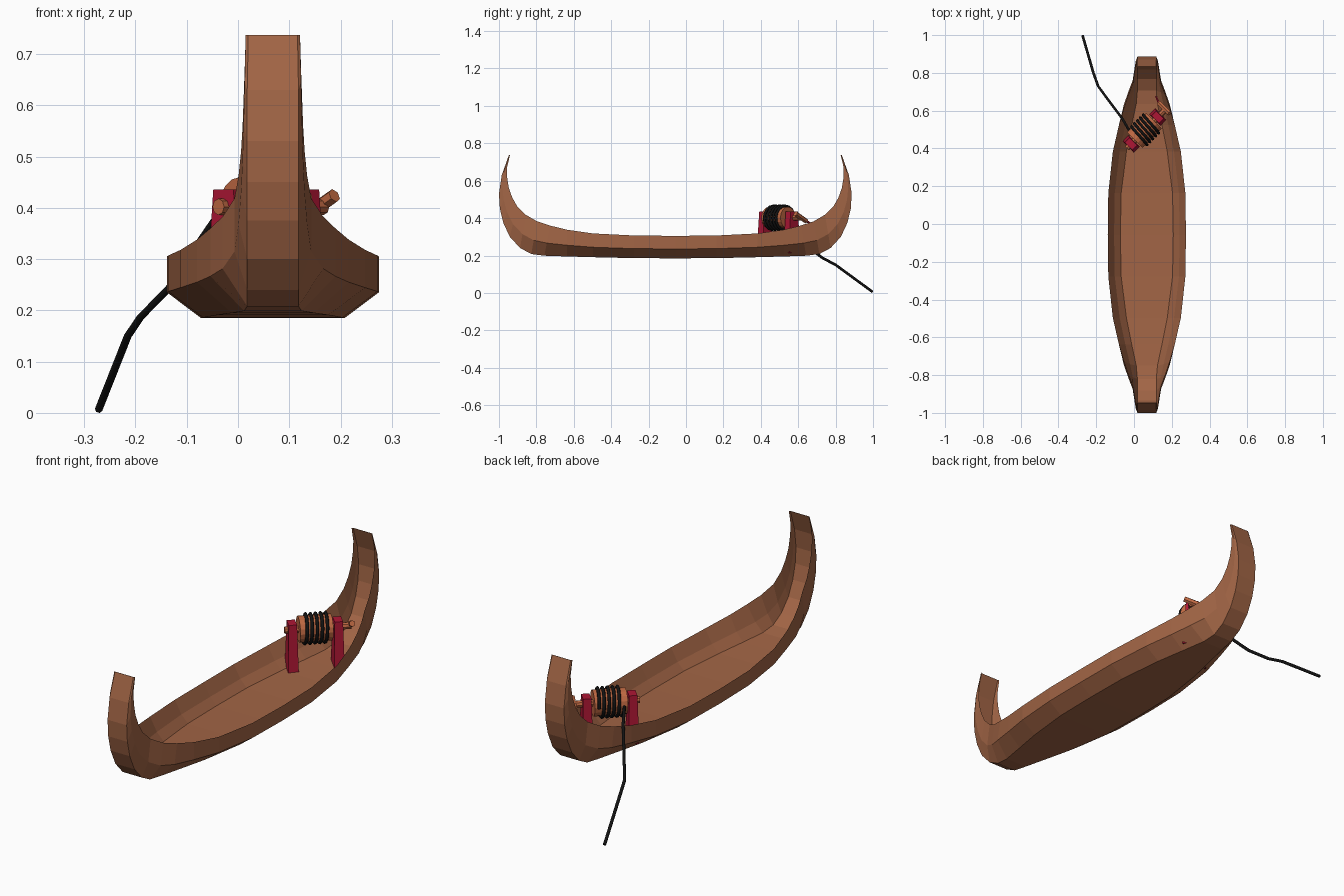
import bpy, bmesh, math
from mathutils import Vector, Matrix

if "Cube" in bpy.data.objects:
    bpy.data.objects.remove(bpy.data.objects["Cube"])


def material(name, rgb):
    m = bpy.data.materials.new(name)
    m.diffuse_color = (*rgb, 1)
    m.use_nodes = True
    m.node_tree.nodes["Principled BSDF"].inputs["Base Color"].default_value = m.diffuse_color
    return m


WOOD = material("hull wood", (0.36, 0.13, 0.06))
ORANGE = material("drum wood", (0.52, 0.14, 0.055))
RED = material("red paint", (0.42, 0.008, 0.035))
BLACK = material("black rope", (0.006, 0.006, 0.006))


def finish(name, bm, mat):
    bmesh.ops.recalc_face_normals(bm, faces=bm.faces)
    me = bpy.data.meshes.new(name)
    bm.to_mesh(me)
    bm.free()
    me.materials.append(mat)
    ob = bpy.data.objects.new(name, me)
    bpy.context.collection.objects.link(ob)
    return ob


def rod(name, a, b, r, sides, mat, r2=None):
    a, b = Vector(a), Vector(b)
    rot = (b - a).to_track_quat('Z', 'Y').to_matrix().to_4x4()
    bm = bmesh.new()
    bmesh.ops.create_cone(bm, cap_ends=True, segments=sides, radius1=r,
                          radius2=r if r2 is None else r2, depth=(b - a).length,
                          matrix=Matrix.Translation((a + b) / 2) @ rot)
    return finish(name, bm, mat)


# Hull: keel (t, z), rim (t, z), bottom half width, rim half width; middle to tip
CX, CY = 0.068, -0.057
STATIONS = [
    (0.00, 0.185, 0.00, 0.305, 0.140, 0.207),
    (0.22, 0.186, 0.22, 0.307, 0.136, 0.204),
    (0.44, 0.191, 0.44, 0.318, 0.108, 0.180),
    (0.58, 0.195, 0.58, 0.338, 0.080, 0.148),
    (0.70, 0.199, 0.67, 0.360, 0.056, 0.122),
    (0.77, 0.208, 0.74, 0.383, 0.050, 0.098),
    (0.83, 0.240, 0.80, 0.418, 0.050, 0.075),
    (0.885, 0.300, 0.845, 0.462, 0.050, 0.067),
    (0.92, 0.375, 0.872, 0.510, 0.050, 0.062),
    (0.938, 0.450, 0.890, 0.560, 0.050, 0.059),
    (0.943, 0.530, 0.899, 0.615, 0.050, 0.057),
    (0.928, 0.630, 0.900, 0.670, 0.050, 0.055),
    (0.890, 0.737, 0.884, 0.737, 0.048, 0.053),
]


def ring(bm, st, sign):
    kt, kz, rt, rz, b, w = st
    inner = (b + w) / 2
    half = [(w, 1.0), (w, 0.42), (b, 0.0), (-b, 0.0), (-w, 0.42), (-w, 1.0),
            (-inner, 0.5), (-b, 0.22), (b, 0.22), (inner, 0.5)]
    return [bm.verts.new((CX + x, CY + sign * (kt + (rt - kt) * f), kz + (rz - kz) * f))
            for x, f in half]


bm = bmesh.new()
rings = [ring(bm, s, -1) for s in reversed(STATIONS)] + [ring(bm, s, 1) for s in STATIONS[1:]]
for p, q in zip(rings, rings[1:]):
    for i in range(10):
        j = (i + 1) % 10
        bm.faces.new((p[i], p[j], q[j], q[i]))
bm.faces.new(rings[0])
bm.faces.new(rings[-1])
finish("hull", bm, WOOD)

# Winch frame: axis runs diagonally across the deck
MID = Vector((0.055, 0.495, 0.402))
AXIS = Vector((1, 1, 0)).normalized()
SIDE = Vector((-1, 1, 0)).normalized()
UP = Vector((0, 0, 1))


def at(a, s=0, u=0):
    return MID + AXIS * a + SIDE * s + UP * u


# Tapered supports
for name, c in (("left_support", -0.1), ("right_support", 0.1)):
    bm = bmesh.new()
    bmesh.ops.create_cube(bm, size=1)
    for v in bm.verts:
        top = v.co.z > 0
        v.co = at(c + v.co.x * (0.036 if top else 0.046),
                  v.co.y * (0.056 if top else 0.086), 0.034 if top else -0.188)
    finish(name, bm, RED)

# Drum, axle and crank
rod("drum", at(-0.072), at(0.072), 0.058, 16, ORANGE)
rod("axle", at(-0.132), at(0.158), 0.016, 8, ORANGE)
rod("crank_bar", at(0.158, -0.03, 0.022), at(0.158, 0.05, -0.018), 0.014, 6, ORANGE)
rod("crank_tip", at(0.158, 0.05, -0.018), at(0.17, 0.085, -0.034), 0.007, 6, RED, 0.004)

# Rope: five turns on the drum, then the tail over the side
N = 16
pts = []
for i in range(5 * N + 1):
    ang = 2 * math.pi * i / N
    pts.append(at(0.055 - 0.11 * i / (5 * N), 0.064 * math.cos(ang), 0.064 * math.sin(ang)))
pts += [Vector(p) for p in ((-0.062, 0.558, 0.352), (-0.135, 0.655, 0.243), (-0.19, 0.73, 0.187),
                            (-0.215, 0.80, 0.15), (-0.272, 0.997, 0.006))]
cu = bpy.data.curves.new("rope", 'CURVE')
cu.dimensions = '3D'
cu.bevel_depth = 0.0075
cu.bevel_resolution = 1
cu.use_fill_caps = True
sp = cu.splines.new('POLY')
sp.points.add(len(pts) - 1)
for p, co in zip(sp.points, pts):
    p.co = (*co, 1)
cu.materials.append(BLACK)
bpy.context.collection.objects.link(bpy.data.objects.new("rope", cu))
